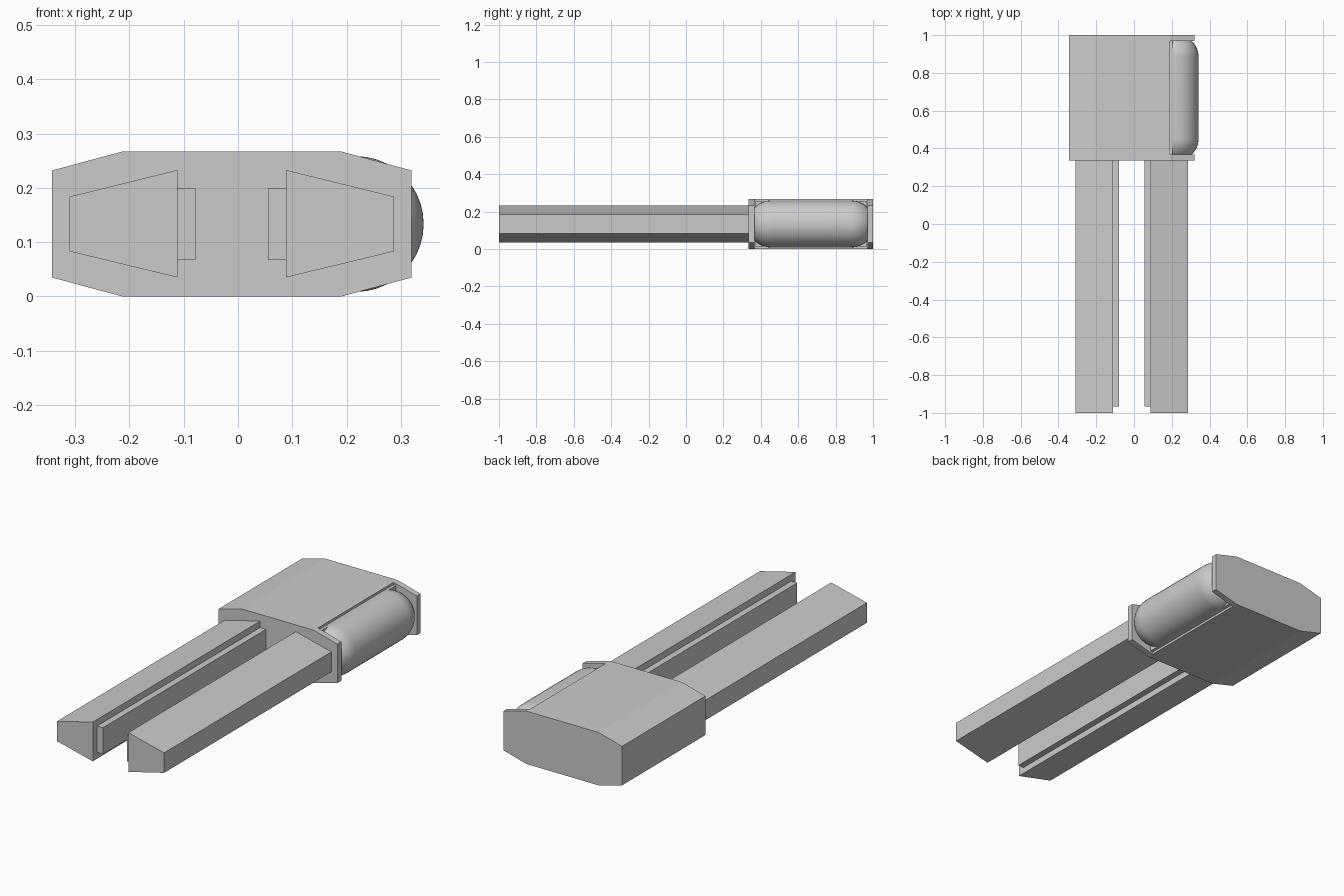
import bpy, bmesh
from math import sin, cos, pi, asin

if "Cube" in bpy.data.objects:
    bpy.data.objects.remove(bpy.data.objects["Cube"])

CX = -0.0115         # symmetry plane of body and rails
ZC = 0.1335          # mid height


def finish(name, bm):
    bmesh.ops.recalc_face_normals(bm, faces=bm.faces)
    me = bpy.data.meshes.new(name)
    bm.to_mesh(me)
    bm.free()
    ob = bpy.data.objects.new(name, me)
    bpy.context.collection.objects.link(ob)
    return ob


def prism(name, profile, y0, y1):
    """Extrude an (x, z) profile along y."""
    bm = bmesh.new()
    face = bm.faces.new([bm.verts.new((x, y0, z)) for x, z in profile])
    ext = bmesh.ops.extrude_face_region(bm, geom=[face])
    verts = [g for g in ext["geom"] if isinstance(g, bmesh.types.BMVert)]
    bmesh.ops.translate(bm, verts=verts, vec=(0, y1 - y0, 0))
    return finish(name, bm)


def rect(x0, x1, z0, z1):
    return [(x0, z0), (x1, z0), (x1, z1), (x0, z1)]


# Chamfered body block with a side bay cut out
half = [(0.2015, 0), (0.3315, 0.035), (0.3315, 0.232), (0.2015, 0.267)]
outline = [(CX + x, z) for x, z in half] + [(CX - x, z) for x, z in reversed(half)]
body = prism("body", outline, 0.335, 1.0)
cutter = prism("bay_cutter", rect(0.19, 0.5, -0.1, 0.4), 0.367, 0.97)
cutter.hide_render = True
mod = body.modifiers.new("bay", "BOOLEAN")
mod.operation = "DIFFERENCE"
mod.solver = "EXACT"
mod.object = cutter
bpy.context.view_layer.objects.active = body
body.select_set(True)
bpy.ops.object.modifier_apply(modifier="bay")
bpy.data.objects.remove(cutter)

# Backing strip on the bay wall
prism("bay_backing", rect(0.189, 0.205, 0.012, 0.255), 0.368, 0.969)

# Round-ended canister lying in the bay, its tips cut flat by the end plates
R, FLAT, SEG, STEPS = 0.125, 0.088, 40, 8
CANX, Y0, Y1 = 0.217, 0.366, 0.971
a0 = asin(FLAT / R)
cap = [(R * sin(a), R * (cos(a0) - cos(a)))
       for a in (a0 + (pi / 2 - a0) * i / STEPS for i in range(STEPS + 1))]
rings = [(r, Y0 + d) for r, d in cap] + [(r, Y1 - d) for r, d in reversed(cap)]
bm = bmesh.new()
loops = [[bm.verts.new((CANX + r * cos(2 * pi * k / SEG), y, ZC + r * sin(2 * pi * k / SEG)))
          for k in range(SEG)] for r, y in rings]
for a, b in zip(loops, loops[1:]):
    for k in range(SEG):
        n = (k + 1) % SEG
        bm.faces.new((a[k], a[n], b[n], b[k]))
bm.faces.new(loops[0])
bm.faces.new(loops[-1])
canister = finish("canister", bm)
bpy.ops.object.select_all(action="DESELECT")
canister.select_set(True)
bpy.context.view_layer.objects.active = canister
bpy.ops.object.shade_smooth_by_angle(angle=pi / 6)

# Two mirrored tapered rails, each with an inner contact strip
for side, s in (("left", -1), ("right", 1)):
    rail = [(0.0995, 0.035), (0.2985, 0.083), (0.2985, 0.184), (0.0995, 0.233)]
    prism(side + "_rail", [(CX + s * x, z) for x, z in rail], -1.0, 0.336)
    strip = rect(0.067, 0.0995, 0.067, 0.2)
    prism(side + "_rail_strip", [(CX + s * x, z) for x, z in strip], -0.966, 0.336)
